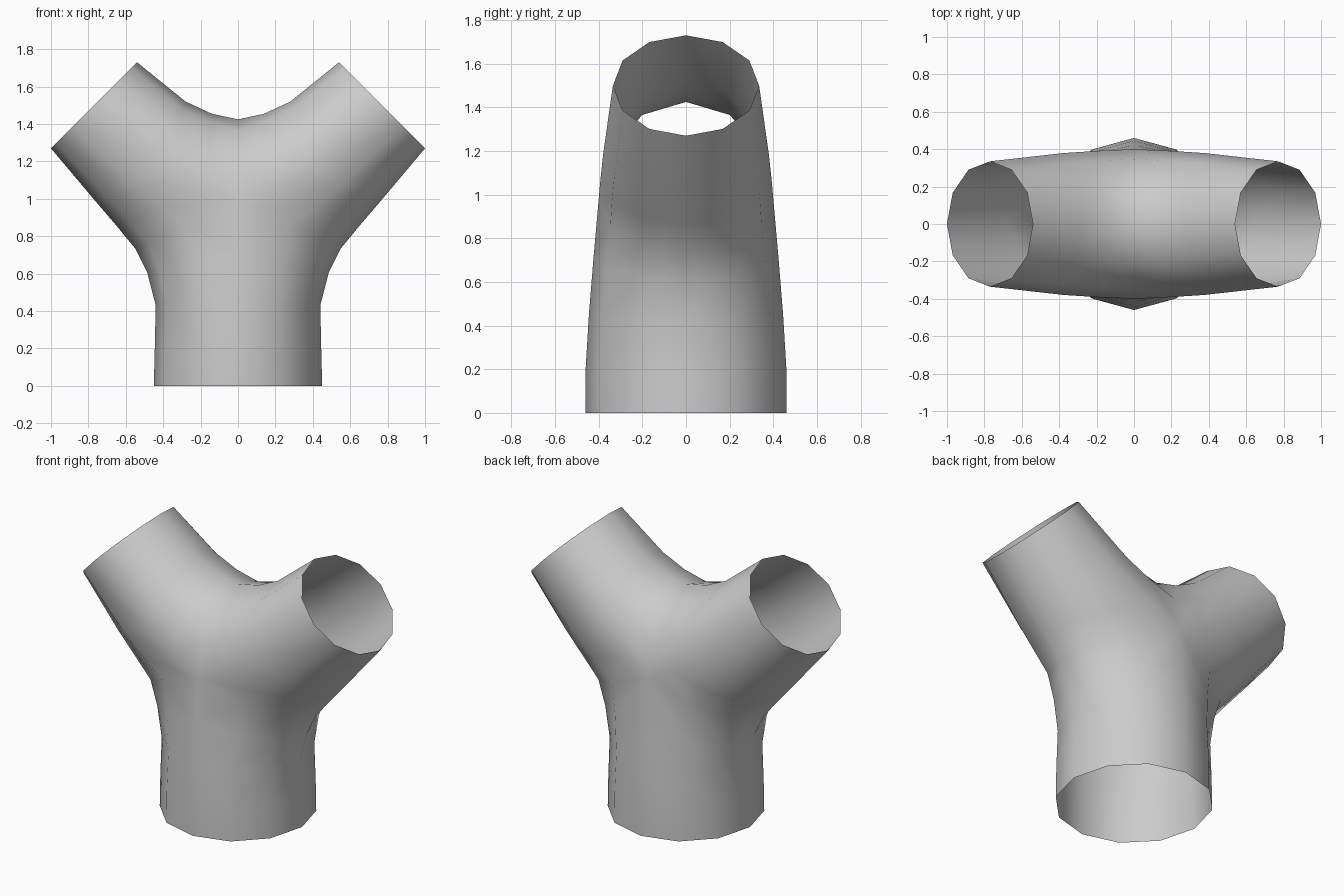
import bpy, bmesh, math

cube = bpy.data.objects.get("Cube")
if cube:
    bpy.data.objects.remove(cube)

grey = bpy.data.materials.new("plain grey")
grey.use_nodes = True
colour = (0.6, 0.6, 0.6, 1)
grey.diffuse_color = colour
grey.node_tree.nodes["Principled BSDF"].inputs["Base Color"].default_value = colour

# Side seam (x, half depth, z) running up the trunk, then out along the branch
SEAM = [(0, 0.46, 0), (0, 0.46, 0.2), (0, 0.445, 0.45), (0, 0.423, 0.72),
        (0, 0.40, 0.98), (0.18, 0.392, 1.07), (0.38, 0.379, 1.19), (0.77, 0.335, 1.5)]
# Centre-line profiles (x, z): outer bend and the saddle between the branches
OUTER = [(0.45, 0), (0.445, 0.2), (0.44, 0.43), (0.485, 0.605),
         (0.55, 0.735), (0.657, 0.865), (0.76, 0.985), (1.0, 1.27)]
SADDLE = [(0, 1.425), (0.14, 1.455), (0.28, 1.52), (0.54, 1.73)]
STEPS = 6


def half_tube(bm, seam, profile, flip):
    """Skin half-elliptical sections spanning the seam and a centre-line profile."""
    rows = []
    for (sx, depth, sz), (px, pz) in zip(seam, profile):
        row = []
        for i in range(STEPS + 1):
            a = math.pi * (i / STEPS - 0.5)
            c = math.cos(a) if 0 < i < STEPS else 0
            row.append(bm.verts.new((sx + c * (px - sx), depth * math.sin(a),
                                     sz + c * (pz - sz))))
        rows.append(row)
    for lower, upper in zip(rows, rows[1:]):
        for i in range(STEPS):
            quad = [lower[i], lower[i + 1], upper[i + 1], upper[i]]
            bm.faces.new(quad[::-1] if flip else quad)


# One half of the forked pipe, welded along the seam
bm = bmesh.new()
half_tube(bm, SEAM, OUTER, False)
half_tube(bm, SEAM[4:], SADDLE, True)
bmesh.ops.remove_doubles(bm, verts=bm.verts, dist=0.0005)
for f in bm.faces:
    f.smooth = True
mesh = bpy.data.meshes.new("forked_pipe")
bm.to_mesh(mesh)
bm.free()
mesh.materials.append(grey)

pipe = bpy.data.objects.new("forked_pipe", mesh)
bpy.context.collection.objects.link(pipe)

# The other half
mirror = pipe.modifiers.new("mirror", 'MIRROR')
mirror.use_axis = (True, False, False)
mirror.use_clip = True
mirror.merge_threshold = 0.001
